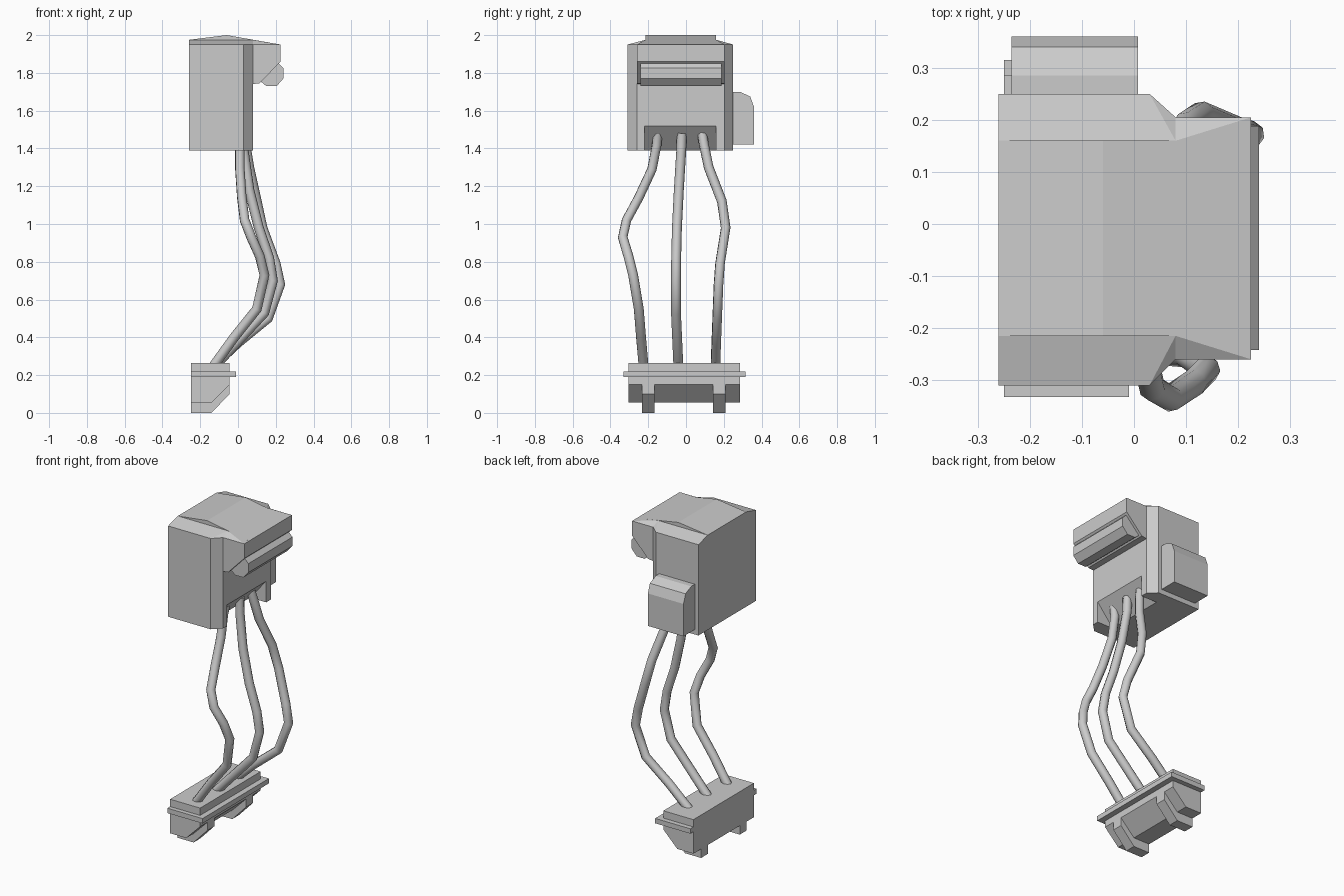
import bpy, bmesh

if "Cube" in bpy.data.objects:
    bpy.data.objects.remove(bpy.data.objects["Cube"])


def finish(name, bm):
    bmesh.ops.recalc_face_normals(bm, faces=bm.faces)
    me = bpy.data.meshes.new(name)
    bm.to_mesh(me)
    bm.free()
    ob = bpy.data.objects.new(name, me)
    bpy.context.scene.collection.objects.link(ob)
    return ob


def prism(name, pts, axis, lo, hi):
    """Extrude a 2D profile along an axis: x -> (y,z), y -> (x,z), z -> (x,y)."""
    i = "xyz".index(axis)
    bm = bmesh.new()

    def ring(level):
        out = []
        for p in pts:
            co = list(p)
            co.insert(i, level)
            out.append(bm.verts.new(co))
        return out
    a, b = ring(lo), ring(hi)
    bm.faces.new(a)
    bm.faces.new(b[::-1])
    n = len(pts)
    for k in range(n):
        bm.faces.new((a[k], a[(k + 1) % n], b[(k + 1) % n], b[k]))
    return finish(name, bm)


def rect(x0, x1, y0, y1):
    return [(x0, y0), (x1, y0), (x1, y1), (x0, y1)]


def hull(name, pts):
    bm = bmesh.new()
    for p in pts:
        bm.verts.new(p)
    bmesh.ops.convex_hull(bm, input=bm.verts)
    bmesh.ops.dissolve_limit(bm, angle_limit=0.01, verts=bm.verts, edges=bm.edges)
    return finish(name, bm)


# Upper housing with a sloped wire recess at its lower +x edge
housing = prism("upper_housing",
                [(-.26, -.31), (.03, -.31), (.08, -.26), (.08, .205), (.03, .25), (-.26, .25)],
                "z", 1.39, 1.95)
cutter = prism("recess_cutter", [(.09, 1.532), (-.046, 1.37), (.09, 1.37)], "y", -.22, .16)
cutter.hide_render = True
cutter.hide_set(True)
cut = housing.modifiers.new("recess", "BOOLEAN")
cut.operation = "DIFFERENCE"
cut.solver = "EXACT"
cut.object = cutter

# Roof: shallow gable with a sloped shoulder at each end
prism("roof_gable", [(-.26, 1.94), (.225, 1.94), (.225, 1.95), (-.06, 2.0), (-.26, 1.975)],
      "y", -.215, .16)
for side, edge, inner, top in (("near", -.31, -.26, -.215), ("far", .25, .205, .16)):
    z0, z1 = 1.95, 1.975
    hull("roof_shoulder_" + side,
         [(-.26, edge, z0), (.03, edge, z0), (.08, inner, z0), (.08, top, z0),
          (-.26, top, z0), (-.26, top, z1), (.08, top, z1)])
    hull("overhang_shoulder_" + side,
         [(.08, inner, z0), (.225, inner, z0), (.225, top, z0), (.08, top, z0), (.08, top, z1)])

# Overhang and the latch bar beneath it
prism("overhang", [(.07, 1.95), (.225, 1.95), (.225, 1.86), (.115, 1.745), (.07, 1.74)],
      "y", -.26, .205)
prism("latch_bar", [(.19, 1.835), (.215, 1.85), (.24, 1.825), (.24, 1.77), (.205, 1.73),
                    (.15, 1.73), (.12, 1.755)], "y", -.242, .188)

# Rounded tab on the rear side
prism("side_tab", [(.24, 1.42), (.36, 1.42), (.36, 1.62), (.34, 1.675), (.285, 1.70), (.24, 1.70)],
      "x", -.235, .008)

# Lower connector: chamfered body, flange and two feet
prism("lower_connector", [(-.25, .055), (-.14, .055), (-.045, .15), (-.045, .265), (-.25, .265)],
      "y", -.305, .285)
prism("connector_flange", rect(-.25, -.01, -.332, .315), "z", .19, .22)
for n, y in enumerate((-.2, .177)):
    prism(f"connector_foot_{n}", [(-.25, 0), (-.14, 0), (-.045, .10), (-.045, .16), (-.25, .16)],
          "y", y - .033, y + .033)

# Three bent wires
wires = [
    [(.02, -.15, 1.48), (.01, -.155, 1.42), (.01, -.18, 1.29), (.02, -.25, 1.14), (.035, -.315, 1.02),
     (.07, -.335, .93), (.115, -.305, .83), (.14, -.28, .73), (.10, -.25, .55), (-.02, -.238, .40),
     (-.15, -.222, .22)],
    [(.03, -.022, 1.48), (.03, -.025, 1.39), (.06, -.038, 1.18), (.11, -.048, .98), (.165, -.052, .82),
     (.185, -.053, .70), (.14, -.053, .53), (-.13, -.04, .24)],
    [(.025, .085, 1.48), (.04, .095, 1.42), (.06, .12, 1.30), (.10, .19, 1.12), (.13, .21, .98),
     (.20, .18, .79), (.225, .172, .68), (.16, .165, .50), (0, .16, .37), (-.15, .155, .23)],
]
for n, path in enumerate(wires):
    cu = bpy.data.curves.new(f"wire_{n}", "CURVE")
    cu.dimensions = "3D"
    cu.bevel_depth = .026
    cu.bevel_resolution = 2
    cu.use_fill_caps = True
    sp = cu.splines.new("POLY")
    sp.points.add(len(path) - 1)
    for pt, co in zip(sp.points, path):
        pt.co = (*co, 1)
    bpy.context.scene.collection.objects.link(bpy.data.objects.new(f"wire_{n}", cu))
